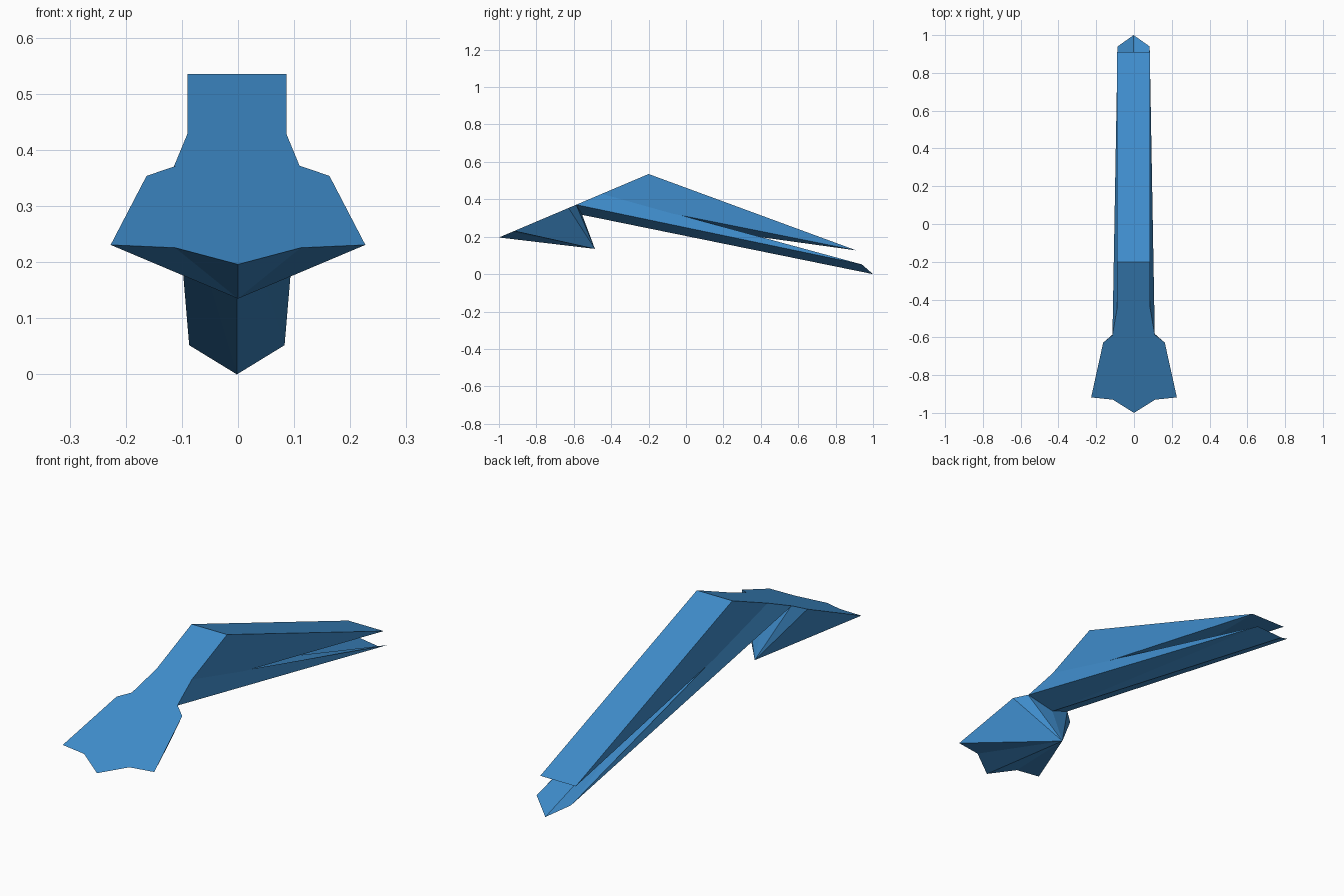
import bpy, bmesh

if "Cube" in bpy.data.objects:
    bpy.data.objects.remove(bpy.data.objects["Cube"])

blue = bpy.data.materials.new("blue")
blue.diffuse_color = (0.05, 0.265, 0.6, 1)
blue.use_nodes = True
blue.node_tree.nodes["Principled BSDF"].inputs["Base Color"].default_value = blue.diffuse_color


def on_slope(x, y):
    """Point on the sloping front plane."""
    return (x, y, 0.196 + 0.424 * (y + 1))


def flip(p):
    return (-p[0], p[1], p[2])


def build(name, half, centre, left=None, shift=0.0):
    """Right-hand faces, mirrored to the left, plus faces across the middle."""
    bm = bmesh.new()
    other = [[flip(p) for p in reversed(f)] for f in (left or half)]
    for face in half + other + centre:
        bm.faces.new([bm.verts.new(p) for p in face])
    bmesh.ops.remove_doubles(bm, verts=bm.verts, dist=0.0005)
    bmesh.ops.recalc_face_normals(bm, faces=bm.faces)
    mesh = bpy.data.meshes.new(name)
    bm.to_mesh(mesh)
    bm.free()
    mesh.materials.append(blue)
    obj = bpy.data.objects.new(name, mesh)
    obj.location.x = shift
    bpy.context.collection.objects.link(obj)
    return obj


# Shared joint between head and body
neck = on_slope(0.112, -0.587)
keel = (0, -0.555, 0.317)

# Head: flared plate on top, facets gathered to a chin point below
chin = (0, -0.487, 0.135)
rim = [on_slope(x, y) for x, y in
       ((0, -1), (0.112, -0.93), (0.227, -0.918), (0.163, -0.628))] + [neck]
head_side = [[a, b, chin] for a, b in zip(rim, rim[1:])] + [[neck, keel, chin]]
plate = rim + [flip(p) for p in reversed(rim[1:])]
build("head", head_side, [plate])

# Body: long wedge with a keel below and a slit splitting the tail end
w = 0.088
shoulder = on_slope(w, -0.45)
peak = on_slope(w, -0.2)
upper_end = (w, 0.91, 0.127)
slit = (w, -0.14, 0.337)
slit_mid = (0, 0.34, 0.206)
corner = (w - 0.003, 0.94, 0.052)
tip = (0, 1, 0)

sides = [
    [shoulder, peak, slit], [peak, upper_end, slit],
    [shoulder, slit, corner], [neck, shoulder, corner],
    [slit, upper_end, slit_mid], [slit, slit_mid, corner],
    [slit_mid, tip, corner],
]
under_right = [[neck, corner, keel], [corner, tip, keel]]
under_left = [[neck, corner, tip], [neck, tip, keel]]
across = [
    [neck, shoulder, flip(shoulder), flip(neck)],
    [shoulder, peak, flip(peak), flip(shoulder)],
    [peak, upper_end, flip(upper_end), flip(peak)],
    [upper_end, slit_mid, flip(upper_end)],
]
build("body", sides + under_right, across, sides + under_left, -0.002)
